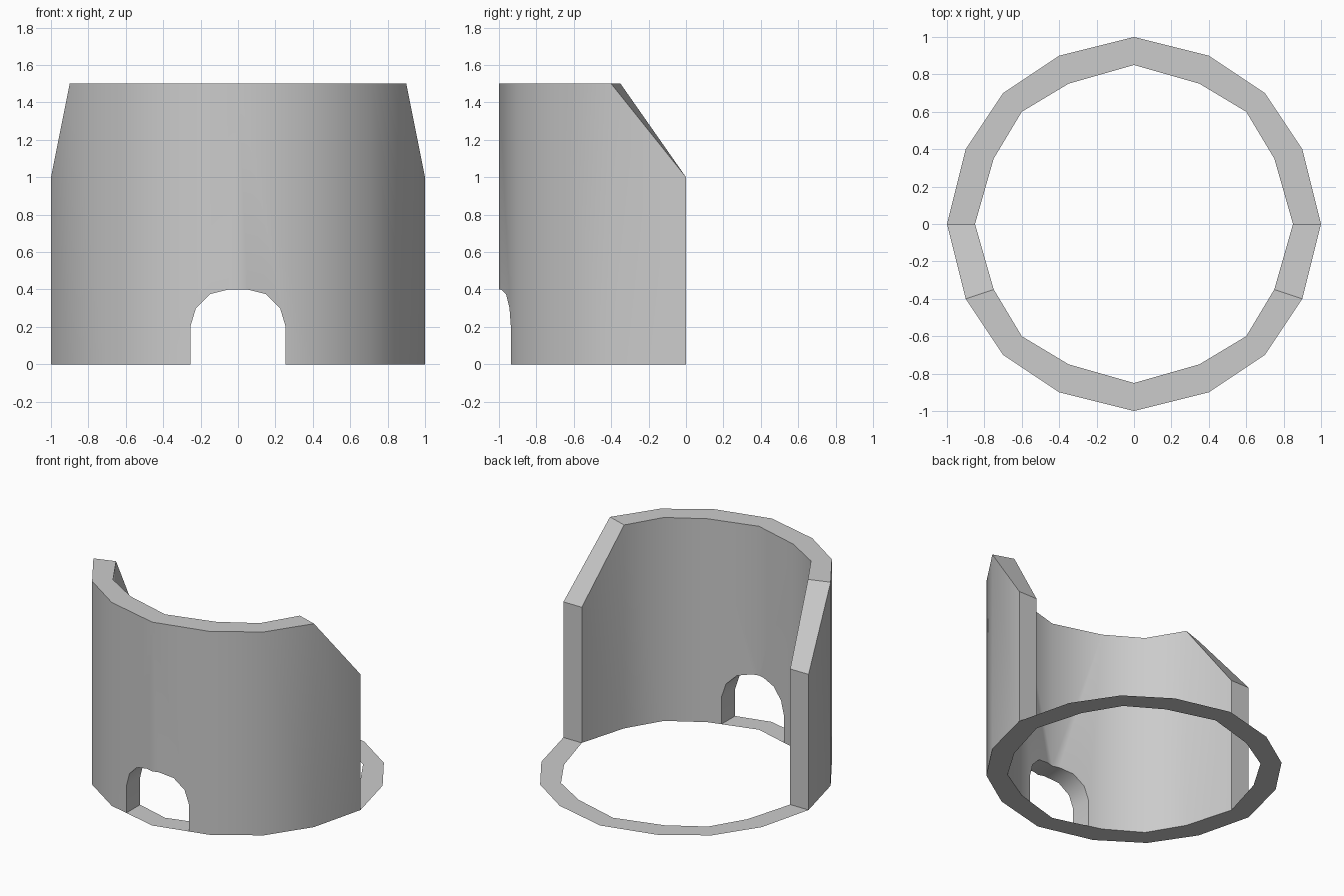
import bpy, bmesh, math

if "Cube" in bpy.data.objects:
    bpy.data.objects.remove(bpy.data.objects["Cube"])

# Quarter outlines of the ring, from the side (+x) round to the middle of an arc
OUTER = [(1, 0), (0.9, 0.4), (0.7, 0.7), (0.4, 0.9), (0, 1)]
INNER = [(0.85, 0), (0.75, 0.35), (0.6, 0.6), (0.35, 0.75), (0, 0.85)]


def half(q):
    """Front half outline, from +x to -x through -y."""
    return [(x, -y) for x, y in q] + [(-x, -y) for x, y in q[-2::-1]]


def full(q):
    h = half(q)
    return h + [(-x, -y) for x, y in h[1:-1]]


def make_object(name, bm):
    bmesh.ops.recalc_face_normals(bm, faces=bm.faces)
    me = bpy.data.meshes.new(name)
    bm.to_mesh(me)
    bm.free()
    ob = bpy.data.objects.new(name, me)
    bpy.context.collection.objects.link(ob)
    return ob


# Flat base ring
bm = bmesh.new()
o = [bm.verts.new((x, y, 0)) for x, y in full(OUTER)]
i = [bm.verts.new((x, y, 0)) for x, y in full(INNER)]
for k in range(len(o)):
    n = (k + 1) % len(o)
    bm.faces.new((o[k], i[k], i[n], o[n]))
base = make_object("base_ring", bm)

# Curved wall with sloping ends
bm = bmesh.new()
loops = []
outer, inner = half(OUTER), half(INNER)
last = len(outer) - 1
for k, (a, b) in enumerate(zip(outer, inner)):
    top = 1.0 if k in (0, last) else 1.5
    loops.append([bm.verts.new(c) for c in
                  ((*a, 0), (*a, top), (*b, top), (*b, 0))])
for p, q in zip(loops, loops[1:]):
    for k in range(4):
        n = (k + 1) % 4
        bm.faces.new((p[k], p[n], q[n], q[k]))
bm.faces.new(loops[0])
bm.faces.new(loops[-1])
wall = make_object("curved_wall", bm)

# Arched doorway cutter
arch = [(0.255, -0.1), (0.255, 0.2), (0.225, 0.3), (0.15, 0.375), (0.05, 0.4)]
arch += [(-x, z) for x, z in arch[::-1]]
bm = bmesh.new()
face = bm.faces.new([bm.verts.new((x, -1.3, z)) for x, z in arch])
ext = bmesh.ops.extrude_face_region(bm, geom=[face], use_keep_orig=True)
for v in ext["geom"]:
    if isinstance(v, bmesh.types.BMVert):
        v.co.y = -0.4
cutter = make_object("doorway_cutter", bm)
cutter.hide_render = True

# Cut the doorway
mod = wall.modifiers.new("doorway", 'BOOLEAN')
mod.operation = 'DIFFERENCE'
mod.solver = 'EXACT'
mod.object = cutter
bpy.context.view_layer.objects.active = wall
wall.select_set(True)
bpy.ops.object.modifier_apply(modifier=mod.name)
bpy.data.objects.remove(cutter)

# The base ring closes the underside, so the wall needs no bottom faces
bm = bmesh.new()
bm.from_mesh(wall.data)
under = [f for f in bm.faces if all(abs(v.co.z) < 1e-4 for v in f.verts)]
bmesh.ops.delete(bm, geom=under, context='FACES')
bm.to_mesh(wall.data)
bm.free()
bpy.ops.object.shade_smooth_by_angle(angle=math.radians(35))
